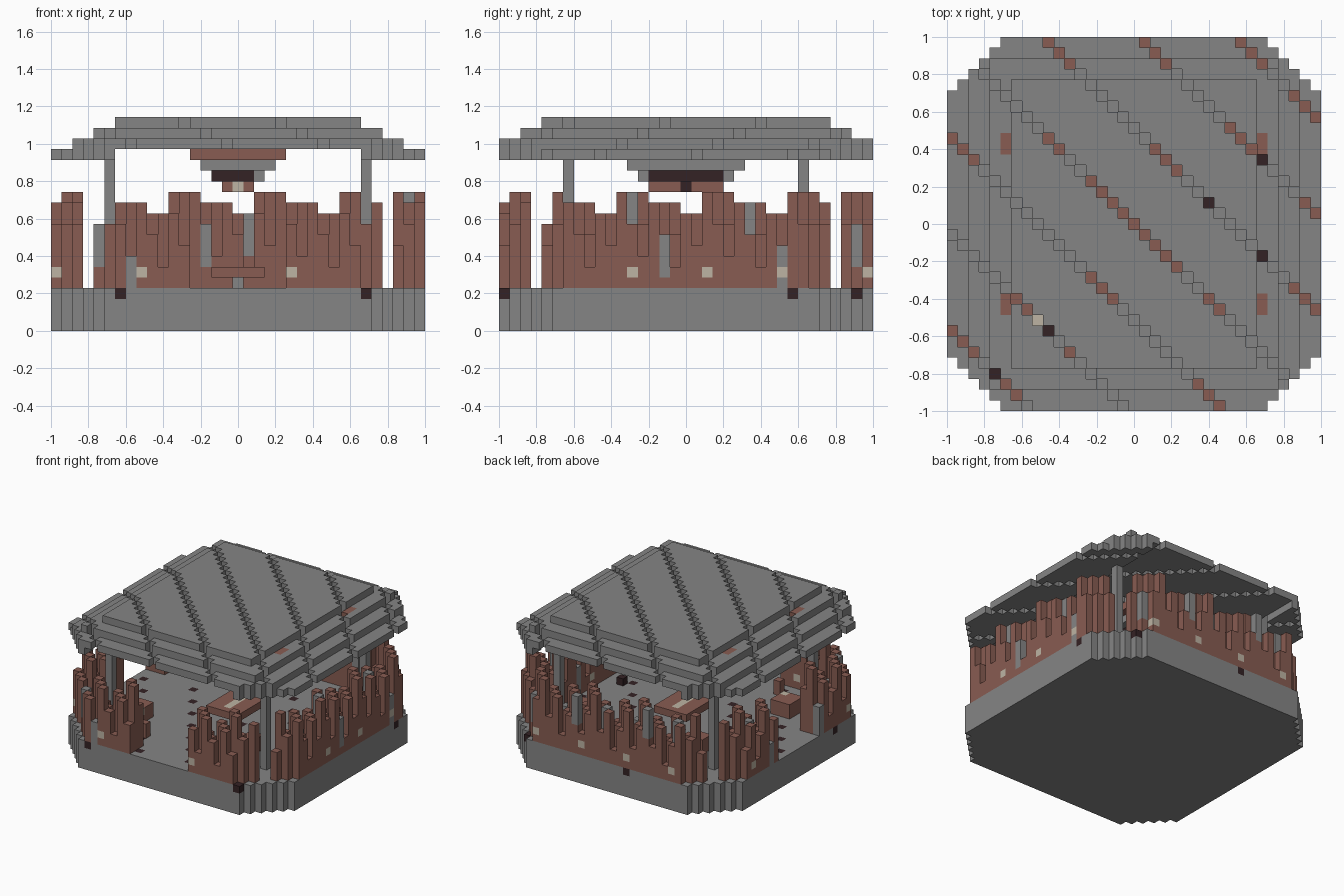
import bpy

cube = bpy.data.objects.get("Cube")
if cube:
    bpy.data.objects.remove(cube, do_unlink=True)

N = 17                  # cells run from -N to N
S = 2 / (2 * N + 1)     # size of one cell


def material(name, rgb):
    mat = bpy.data.materials.new(name)
    mat.use_nodes = True
    mat.diffuse_color = (*rgb, 1)
    bsdf = next(n for n in mat.node_tree.nodes if n.type == 'BSDF_PRINCIPLED')
    bsdf.inputs["Base Color"].default_value = (*rgb, 1)
    bsdf.inputs["Roughness"].default_value = 0.9
    return mat


MATS = [material("stone grey", (0.235, 0.235, 0.235)),
        material("clay brown", (0.246, 0.107, 0.084)),
        material("pale beige", (0.51, 0.455, 0.37)),
        material("burnt dark", (0.034, 0.016, 0.018))]
GREY, BROWN, BEIGE, DARK = range(len(MATS))

# The outward directions of a cell, each with its four corners in order
SIDES = []
for axis in range(3):
    for sign in (-1, 1):
        u, v = (axis + 1) % 3, (axis + 2) % 3
        loop = [(-1, -1), (1, -1), (1, 1), (-1, 1)][::sign]
        corners = []
        for a, b in loop:
            c = [0, 0, 0]
            c[axis], c[u], c[v] = sign, a, b
            corners.append([(t + 1) // 2 for t in c])
        step = [0, 0, 0]
        step[axis] = sign
        SIDES.append((step, corners))


def build(name, cells):
    """Skin a set of cells {(i, j, k): colour} with its outer faces only."""
    verts, faces, colours = {}, [], []
    for cell, colour in cells.items():
        for step, corners in SIDES:
            if tuple(p + q for p, q in zip(cell, step)) in cells:
                continue
            keys = [tuple(p + q for p, q in zip(cell, c)) for c in corners]
            faces.append([verts.setdefault(k, len(verts)) for k in keys])
            colours.append(colour)
    mesh = bpy.data.meshes.new(name)
    mesh.from_pydata([((x - 0.5) * S, (y - 0.5) * S, z * S) for x, y, z in verts],
                     [], faces)
    for mat in MATS:
        mesh.materials.append(mat)
    mesh.polygons.foreach_set("material_index", colours)
    mesh.update()
    obj = bpy.data.objects.new(name, mesh)
    bpy.context.collection.objects.link(obj)
    return obj


def box(xs, ys, zs, colour):
    """Cells of a box between inclusive limits."""
    return {(i, j, k): colour
            for i in range(xs[0], xs[1] + 1)
            for j in range(ys[0], ys[1] + 1)
            for k in range(zs[0], zs[1] + 1)}


def slab(half_x, half_y, k, colour):
    return box((-half_x, half_x), (-half_y, half_y), (k, k), colour)


def clipped(cells, limit):
    """Cut the corners off as stairs."""
    return {c: m for c, m in cells.items() if abs(c[0]) + abs(c[1]) <= limit}


# Base with scorched cells in its top layer
FLOOR = 4
base = clipped(box((-N, N), (-N, N), (0, FLOOR - 1), GREY), 29)
for i, j, k in base:
    if k == FLOOR - 1 and (13 * i + j) % 23 == 1:
        base[i, j, k] = DARK
build("base", base)


# Ragged walls, three cells thick, made of posts of stepped heights
def wall_post(i, j):
    top = 6 + 5 * (i + j) % 8
    mossy = (3 * i - j) % 11 == 9
    post = {}
    for k in range(FLOOR, top):
        colour = GREY if mossy and k >= top - 4 else BROWN
        if k == 5 and (j - i) % 7 == 6:
            colour = BEIGE
        post[i, j, k] = colour
    return post


def wall(sx, sy, doorway):
    cells = {}
    for a in range(-13, 14):
        for d in range(15, N + 1):
            i, j = (sx * d, a) if sx else (a, sy * d)
            if abs(i) + abs(j) <= 28 and not (doorway and abs(a) <= 4):
                cells.update(wall_post(i, j))
    return cells


build("front_wall", wall(0, -1, True))
build("back_wall", wall(0, 1, False))
build("left_wall", wall(1, 0, False))
build("right_wall", wall(-1, 0, True))

# Roof posts
for sx, side in ((-1, "right"), (1, "left")):
    for sy, end in ((-1, "front"), (1, "back")):
        build(f"{end}_{side}_roof_post",
              box((12 * sx,) * 2, (11 * sy,) * 2, (FLOOR, 16), GREY))

# Stepped roof: side eaves, then three shrinking layers, cut by diagonal slots
roof = {}
for lo, hi in ((-N, -12), (12, N)):
    roof.update(box((lo, hi), (-N, N), (16, 16), GREY))
for n, k in enumerate((17, 18, 19)):
    roof.update(slab(15 - 2 * n, 17 - 2 * n, k, GREY))
roof = {c: m for c, m in clipped(roof, 29).items() if (c[0] + c[1]) % 9}
for i, j, k in roof:
    if k == 18 and abs(i) == 12 and abs(j) in (7, 8):
        roof[i, j, k] = BROWN
build("roof", roof)

# Hanging stepped lamp under the roof
lamp = {}
lamp.update(slab(4, 7, 16, BROWN))
lamp.update(slab(3, 5, 15, GREY))
lamp.update(slab(2, 4, 14, DARK))
lamp.update(slab(1, 3, 13, BROWN))
for sy in (-1, 1):
    lamp[2, 4 * sy, 14] = GREY
    lamp[0, 3 * sy, 13] = BEIGE
for sx in (-1, 1):
    lamp[sx, 0, 13] = DARK
build("hanging_lamp", lamp)

# Table with a pale runner
table = slab(2, 3, 5, BROWN)
table.update(slab(0, 2, 5, BEIGE))
table.update(slab(0, 0, 4, GREY))
build("table", table)

# Storage boxes in the corners
for sx, sy in ((-1, 1), (1, -1)):
    build("small_crate", box(sorted((7 * sx, 8 * sx)), sorted((7 * sy, 8 * sy)),
                             (FLOOR, 5), BROWN))
for s in (-1, 1):
    crate = box(sorted((9 * s, 11 * s)), sorted((7 * s, 9 * s)), (FLOOR, 5), BROWN)
    if s < 0:
        crate[-9, -9, 5] = BEIGE
    build("large_crate", crate)
build("ember_block", box((12, 12), (-3, -3), (FLOOR, FLOOR), DARK))
build("stool", box((-6, -6), (-12, -12), (FLOOR, 5), BROWN))
